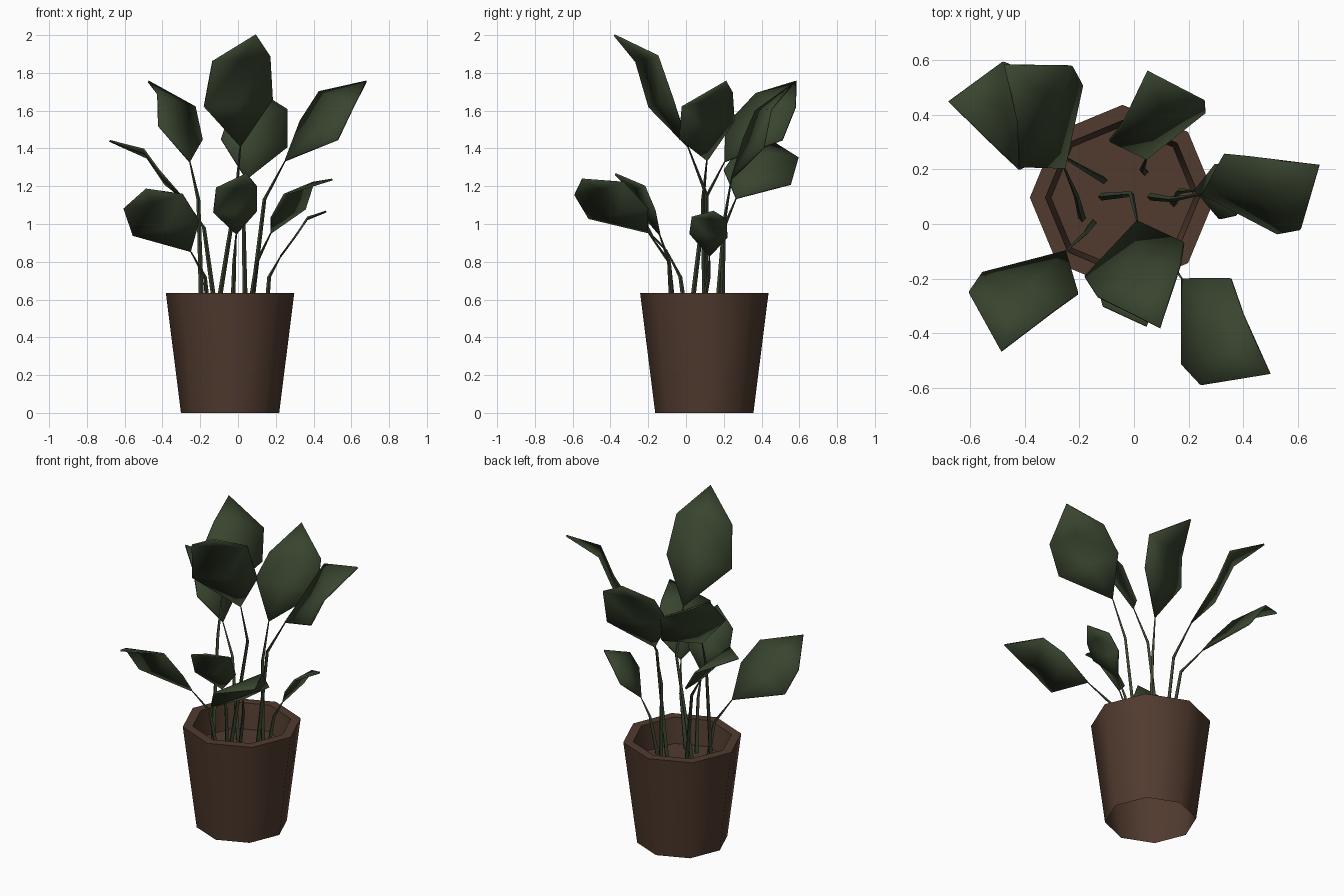
import bpy, bmesh, math
from mathutils import Vector


def material(name, rgb):
    m = bpy.data.materials.new(name)
    m.diffuse_color = (*rgb, 1)
    return m


BROWN = material("terracotta brown", (0.082, 0.043, 0.028))
GREEN = material("leaf green", (0.040, 0.058, 0.028))


def finish(bm, name, mat, angle):
    bmesh.ops.recalc_face_normals(bm, faces=bm.faces)
    me = bpy.data.meshes.new(name)
    bm.to_mesh(me)
    bm.free()
    me.materials.append(mat)
    for p in me.polygons:
        p.use_smooth = True
    me.set_sharp_from_angle(angle=math.radians(angle))
    ob = bpy.data.objects.new(name, me)
    bpy.context.collection.objects.link(ob)
    return ob


def bridge(bm, a, b):
    n = len(a)
    for i in range(n):
        bm.faces.new((a[i], a[(i + 1) % n], b[(i + 1) % n], b[i]))


def make_pot():
    # octagonal pot: outer wall, rim, inner wall, soil; open underneath
    bm = bmesh.new()
    rings = []
    for r, z in [(0.26, 0), (0.34, 0.635), (0.283, 0.635), (0.262, 0.48)]:
        rings.append([bm.verts.new((-0.042 + r * math.cos(i * math.pi / 4),
                                    0.097 + r * math.sin(i * math.pi / 4), z))
                      for i in range(8)])
    for a, b in zip(rings, rings[1:]):
        bridge(bm, a, b)
    bm.faces.new(rings[-1])
    finish(bm, "pot", BROWN, 50)


def make_stem(name, pts):
    # tapered four-sided tube
    bm = bmesh.new()
    rings = []
    for p, r in zip(pts, (0.014, 0.010, 0.004)):
        rings.append([bm.verts.new((p[0] + r * math.cos(k * math.pi / 2),
                                    p[1] + r * math.sin(k * math.pi / 2), p[2]))
                      for k in range(4)])
    for a, b in zip(rings, rings[1:]):
        bridge(bm, a, b)
    bm.faces.new(rings[-1])
    finish(bm, name, GREEN, 50)


def make_leaf(name, base, l1, l2, tip, r2, r1):
    # six-sided blade with a centre rib
    bm = bmesh.new()
    b, a1, a2, t, c2, c1 = [bm.verts.new(p) for p in (base, l1, l2, tip, r2, r1)]
    m1 = bm.verts.new((Vector(l1) + Vector(r1)) / 2)
    m2 = bm.verts.new((Vector(l2) + Vector(r2)) / 2)
    for f in [(b, m1, a1), (b, c1, m1), (a1, m1, m2, a2),
              (m1, c1, c2, m2), (a2, m2, t), (m2, c2, t)]:
        bm.faces.new(f)
    ob = finish(bm, name, GREEN, 50)
    mod = ob.modifiers.new("thickness", 'SOLIDIFY')
    mod.thickness = 0.01
    mod.offset = 0


def sprout(name, root, bend, *blade):
    make_stem(name + "_stem", [root, bend, blade[0]])
    make_leaf(name + "_leaf", *blade)


make_pot()

# each sprout: root, bend, then blade base, side, side, tip, side, side
sprout("left_back_low", (-0.11, 0.16, 0.47), (-0.18, 0.2, 0.98),
       (-0.29, 0.265, 1.135), (-0.42, 0.2, 1.285), (-0.5, 0.275, 1.395),
       (-0.68, 0.45, 1.44), (-0.48, 0.595, 1.35), (-0.385, 0.555, 1.21))
sprout("left_back_high", (-0.19, 0.02, 0.47), (-0.21, 0.1, 1.13),
       (-0.255, 0.205, 1.33), (-0.42, 0.21, 1.52), (-0.425, 0.37, 1.69),
       (-0.475, 0.585, 1.755), (-0.228, 0.58, 1.62), (-0.19, 0.51, 1.445))
sprout("back", (0.04, 0.19, 0.47), (0.03, 0.2, 1.0),
       (0.045, 0.24, 1.236), (-0.09, 0.305, 1.45), (-0.04, 0.37, 1.6),
       (0.05, 0.56, 1.735), (0.26, 0.45, 1.607), (0.26, 0.41, 1.405))
sprout("right_high", (0.06, 0.1, 0.47), (0.14, 0.09, 1.13),
       (0.25, 0.11, 1.335), (0.33, 0.255, 1.545), (0.43, 0.245, 1.7),
       (0.68, 0.215, 1.755), (0.61, -0.02, 1.62), (0.528, -0.035, 1.447))
sprout("right_low", (0.145, 0.075, 0.47), (0.165, 0.12, 0.72),
       (0.225, 0.124, 0.828), (0.3, 0.22, 0.93), (0.365, 0.214, 1.024),
       (0.467, 0.145, 1.066), (0.37, 0.03, 1.035), (0.315, 0.018, 0.95))
sprout("front_high", (-0.12, 0.1, 0.47), (-0.01, 0.11, 1.15),
       (0.012, 0.01, 1.41), (-0.18, -0.195, 1.62), (-0.135, -0.265, 1.86),
       (0.095, -0.38, 2.0), (0.17, -0.15, 1.89), (0.183, -0.07, 1.66))
sprout("front_low", (-0.03, -0.06, 0.47), (-0.02, -0.09, 0.8),
       (-0.01, -0.14, 0.945), (-0.13, -0.24, 1.06), (-0.115, -0.3, 1.19),
       (0.045, -0.375, 1.265), (0.1, -0.22, 1.2), (0.1, -0.165, 1.07))
sprout("left_front", (-0.15, 0.005, 0.47), (-0.175, -0.03, 0.72),
       (-0.25, -0.1, 0.855), (-0.557, -0.18, 0.94), (-0.605, -0.25, 1.08),
       (-0.487, -0.467, 1.183), (-0.293, -0.318, 1.157), (-0.205, -0.255, 1.015))
sprout("right_front", (0.05, -0.07, 0.47), (0.1, -0.09, 0.8),
       (0.175, -0.2, 0.955), (0.175, -0.515, 1.03), (0.245, -0.59, 1.156),
       (0.5, -0.55, 1.236), (0.4, -0.33, 1.22), (0.355, -0.2, 1.08))
